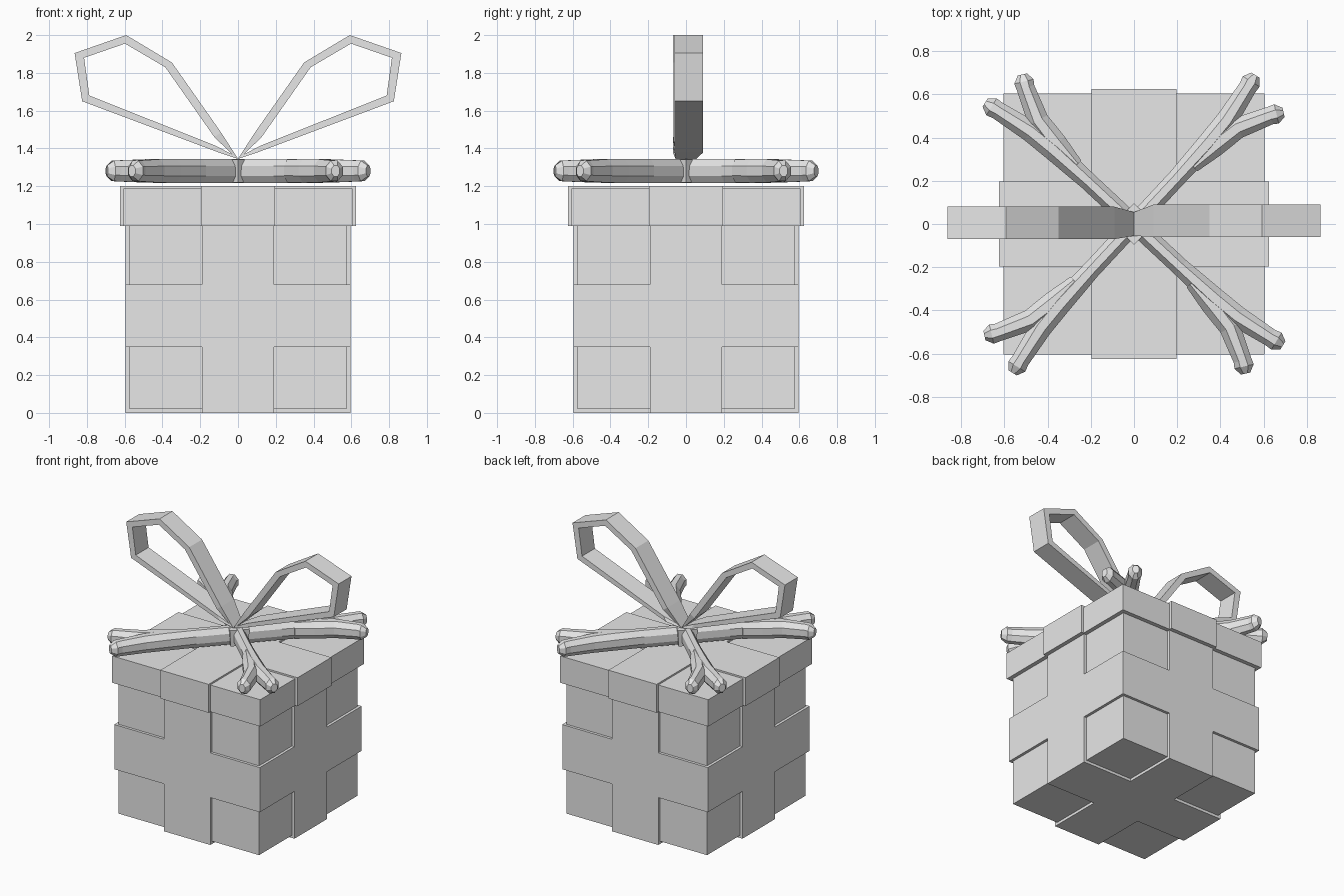
import bpy, bmesh, math
from mathutils import Vector

if "Cube" in bpy.data.objects:
    bpy.data.objects.remove(bpy.data.objects["Cube"])

grey = bpy.data.materials.new("plain_grey")
grey.diffuse_color = (0.8, 0.8, 0.8, 1)
grey.use_nodes = True
grey.node_tree.nodes["Principled BSDF"].inputs["Base Color"].default_value = grey.diffuse_color


def finish(bm, name):
    bmesh.ops.recalc_face_normals(bm, faces=bm.faces)
    me = bpy.data.meshes.new(name)
    bm.to_mesh(me)
    bm.free()
    me.materials.append(grey)
    ob = bpy.data.objects.new(name, me)
    bpy.context.collection.objects.link(ob)
    return ob


def wrapped_box(name, half, z0, z1, bands, raised, lift, wrap_low, wrap_high):
    """Box cut along its ribbon edges, with the ribbon faces pulled outward."""
    bm = bmesh.new()
    bmesh.ops.create_cube(bm, size=1)
    for v in bm.verts:
        v.co = (v.co.x * 2 * half, v.co.y * 2 * half, z0 + (v.co.z + 0.5) * (z1 - z0))
    for axis, cuts in enumerate(bands):
        for c in cuts:
            co, no = Vector((0, 0, 0)), Vector((0, 0, 0))
            co[axis], no[axis] = c, 1
            bmesh.ops.bisect_plane(bm, geom=bm.verts[:] + bm.edges[:] + bm.faces[:],
                                   plane_co=co, plane_no=no)
    bm.normal_update()
    faces = [f for f in bm.faces if raised(f.calc_center_median(), f.normal)]
    out = bmesh.ops.extrude_face_region(bm, geom=faces)
    for v in [g for g in out["geom"] if isinstance(g, bmesh.types.BMVert)]:
        for a in (0, 1):
            if abs(abs(v.co[a]) - half) < 1e-4:
                v.co[a] += math.copysign(lift, v.co[a])
        if wrap_low and abs(v.co.z - z0) < 1e-4:
            v.co.z -= lift
        elif wrap_high and abs(v.co.z - z1) < 1e-4:
            v.co.z += lift * 0.6
    return finish(bm, name)


W = 0.19


def body_ribbon(c, n):
    if n.z > 0.5:
        return False
    if n.z < -0.5:
        return abs(c.x) < W or abs(c.y) < W
    return abs(c.x if abs(n.y) > 0.5 else c.y) < W or 0.35 < c.z < 0.68


def lid_ribbon(c, n):
    if n.z < -0.5:
        return False
    if n.z > 0.5:
        return abs(c.x) < W or abs(c.y) < W
    return abs(c.x if abs(n.y) > 0.5 else c.y) < W


# box body and lid, each with raised ribbon
wrapped_box("box_body", 0.575, 0.02, 1.0, ((-W, W), (-W, W), (0.35, 0.68)),
            body_ribbon, 0.02, True, False)
W = 0.197
wrapped_box("box_lid", 0.605, 0.99, 1.188, ((-W, W), (-W, W), ()),
            lid_ribbon, 0.02, False, True)

# upright bow loops: outer and inner outlines joined into a flat strap
OUTER = [(0.0, 1.345), (0.09, 1.485), (0.35, 1.855), (0.592, 2.0),
         (0.865, 1.905), (0.825, 1.65), (0.10, 1.378)]
INNER = [(0.03, 1.368), (0.125, 1.46), (0.385, 1.83), (0.598, 1.955),
         (0.815, 1.88), (0.787, 1.68), (0.12, 1.415)]


def bow_loop(name, side, y_mid):
    bm = bmesh.new()
    rings = []
    for i in range(len(OUTER)):
        hw = 0.055 if i == 0 else 0.075
        mid = 0 if i == 0 else y_mid
        rings.append([bm.verts.new((side * x, mid + s * hw, z))
                      for (x, z), s in ((OUTER[i], -1), (OUTER[i], 1),
                                        (INNER[i], 1), (INNER[i], -1))])
    for i, a in enumerate(rings):
        b = rings[(i + 1) % len(rings)]
        for k in range(4):
            m = (k + 1) % 4
            bm.faces.new((a[k], a[m], b[m], b[k]))
    finish(bm, name)


bow_loop("bow_loop_right", 1, 0.015)
bow_loop("bow_loop_left", -1, 0.005)

# forked ribbon tails lying above the lid
ZC = 1.281


def tube(bm, path, turn):
    """Eight-sided tube; path rows are x, y, half width, half height."""
    rings = []
    ca, sa = math.cos(turn), math.sin(turn)
    for i, (x, y, w, h) in enumerate(path):
        p, q = path[max(i - 1, 0)], path[min(i + 1, len(path) - 1)]
        d = Vector((q[0] - p[0], q[1] - p[1])).normalized()
        ring = []
        for k in range(8):
            t = math.pi / 8 + k * math.pi / 4
            u, v = w * math.cos(t) * 1.08, h * math.sin(t) * 1.08
            px, py = x - d.y * u, y + d.x * u
            ring.append(bm.verts.new((ca * px - sa * py, sa * px + ca * py, ZC + v)))
        rings.append(ring)
    for a, b in zip(rings, rings[1:]):
        for k in range(8):
            m = (k + 1) % 8
            bm.faces.new((a[k], a[m], b[m], b[k]))
    bm.faces.new(rings[0])
    bm.faces.new(rings[-1])


STEM = [(0.0, 0.0, 0.042, 0.064), (0.2, 0.215, 0.042, 0.064), (0.34, 0.37, 0.05, 0.064),
        (0.43, 0.48, 0.05, 0.062), (0.525, 0.63, 0.042, 0.056),
        (0.543, 0.66, 0.046, 0.054), (0.562, 0.69, 0.022, 0.03)]
PRONG = [(0.27, 0.27, 0.035, 0.06), (0.37, 0.36, 0.052, 0.063), (0.48, 0.445, 0.05, 0.062),
         (0.63, 0.502, 0.042, 0.056), (0.66, 0.51, 0.046, 0.054), (0.693, 0.517, 0.022, 0.03)]

for i, name in enumerate(("back_right", "back_left", "front_left", "front_right")):
    bm = bmesh.new()
    tube(bm, STEM, i * math.pi / 2)
    tube(bm, PRONG, i * math.pi / 2)
    finish(bm, "ribbon_tail_" + name)

# small knot filling the middle of the tails
bm = bmesh.new()
bmesh.ops.create_cone(bm, cap_ends=True, segments=4, radius1=0.085, radius2=0.095, depth=0.12)
bmesh.ops.translate(bm, verts=bm.verts, vec=(0, 0, ZC))
finish(bm, "bow_knot")
